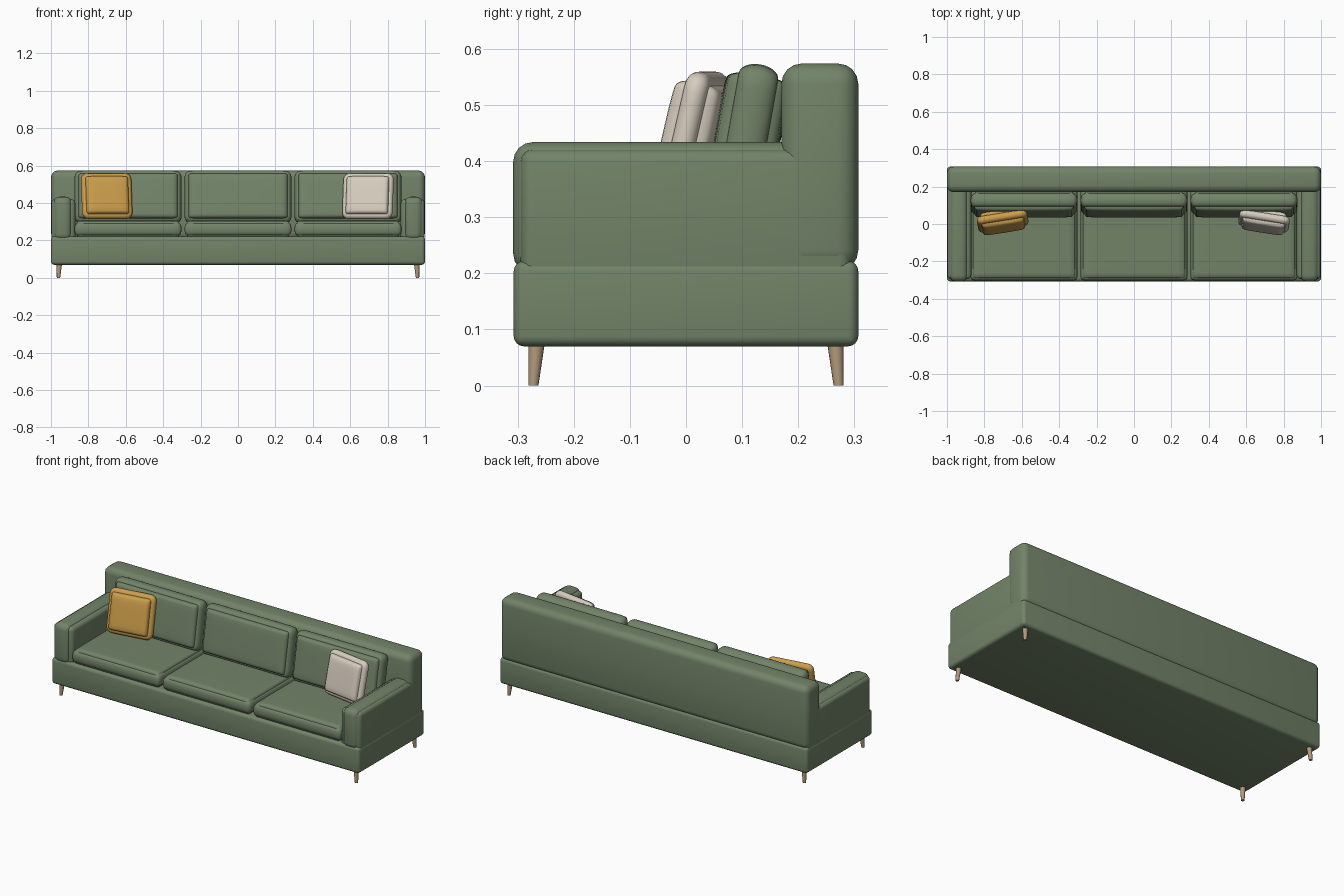
import bpy, bmesh, math
from mathutils import Matrix, Vector

if "Cube" in bpy.data.objects:
    bpy.data.objects.remove(bpy.data.objects["Cube"])


def material(name, rgb):
    m = bpy.data.materials.new(name)
    m.diffuse_color = (*rgb, 1)
    m.use_nodes = True
    m.node_tree.nodes["Principled BSDF"].inputs["Base Color"].default_value = m.diffuse_color
    return m


GREEN = material("green_fabric", (0.17, 0.23, 0.14))
OCHRE = material("ochre_fabric", (0.60, 0.34, 0.07))
CREAM = material("cream_fabric", (0.68, 0.61, 0.52))
WOOD = material("pale_wood", (0.45, 0.32, 0.20))


def finish(bm, name, mat, angle=40):
    bmesh.ops.recalc_face_normals(bm, faces=bm.faces)
    me = bpy.data.meshes.new(name)
    bm.to_mesh(me)
    bm.free()
    me.materials.append(mat)
    ob = bpy.data.objects.new(name, me)
    bpy.context.collection.objects.link(ob)
    bpy.ops.object.select_all(action='DESELECT')
    bpy.context.view_layer.objects.active = ob
    ob.select_set(True)
    bpy.ops.object.shade_smooth_by_angle(angle=math.radians(angle))
    return ob


def rounded_box(name, lo, hi, r, mat=GREEN, seg=4):
    """Upholstered block between two corners with rolled edges."""
    lo, hi = Vector(lo), Vector(hi)
    bm = bmesh.new()
    bmesh.ops.create_cube(bm, size=1)
    for v in bm.verts:
        v.co = (lo + hi) / 2 + v.co * (hi - lo)
    bmesh.ops.bevel(bm, geom=bm.edges[:], offset=r, segments=seg, profile=0.5, affect='EDGES')
    return finish(bm, name, mat)


def cushion(name, size, mat, place, edge=0.6, corner=0.035, n=16):
    """Puffed cushion: w x h outline in local XY, thickness along local Z, thinner at its rim."""
    w, h, t = size
    bm = bmesh.new()
    bmesh.ops.create_cube(bm, size=2)
    bmesh.ops.subdivide_edges(bm, edges=bm.edges[:], cuts=n - 1, use_grid_fill=True)
    for v in bm.verts:
        # pack the grid towards the rim, then round the outline and crown the faces
        u, q, s = (math.sin(c * math.pi / 2) for c in v.co)
        x, y = u * w / 2, q * h / 2
        cx = max(-w / 2 + corner, min(w / 2 - corner, x))
        cy = max(-h / 2 + corner, min(h / 2 - corner, y))
        d = Vector((x - cx, y - cy))
        if d.length > 0:
            d = d.normalized() * max(abs(d.x), abs(d.y))
        rim = min(1, max(0, d.length / corner))
        crown = edge + (1 - edge) * ((1 - u ** 4) * (1 - q ** 4)) ** 0.5
        pull = 1 - 0.6 * (1 - math.sqrt(max(0, 1 - s * s)))
        z = s * t / 2 * crown * (1 - 0.25 * rim ** 3)
        v.co = (cx + d.x * pull, cy + d.y * pull, z)
    bm.transform(place)
    return finish(bm, name, mat, 60)


def upright(x, y, z, lean, yaw=0):
    """Stand a cushion up facing -y, leaning its top backwards."""
    return (Matrix.Translation((x, y, z)) @ Matrix.Rotation(math.radians(yaw), 4, 'Z')
            @ Matrix.Rotation(math.radians(90 - lean), 4, 'X'))


# Frame: base and backrest
rounded_box("base", (-1, -0.307, 0.07), (1, 0.307, 0.222), 0.018)
rounded_box("backrest", (-1, 0.17, 0.205), (1, 0.307, 0.574), 0.036)

for sx, side in ((-1, "left"), (1, "right")):
    # Arm core with a slightly smaller padded panel showing on both faces
    a, b = sorted((sx * 0.888, sx * 0.988))
    rounded_box(side + "_arm", (a, -0.308, 0.2), (b, 0.29, 0.434), 0.035)
    a, b = sorted((sx * 0.87, sx * 0.998))
    rounded_box(side + "_arm_panel", (a, -0.295, 0.19), (b, 0.295, 0.421), 0.022)

    # Tapered, splayed legs
    for sy, end in ((-1, "front"), (1, "back")):
        bm = bmesh.new()
        bmesh.ops.create_cone(bm, cap_ends=True, segments=16, radius1=0.009, radius2=0.015,
                              depth=0.08, matrix=Matrix.Translation((0, 0, 0.04)))
        for v in bm.verts:
            k = v.co.z / 0.08
            v.co += Vector((sx * (0.96 - 0.005 * k), sy * (0.272 - 0.006 * k), 0))
        finish(bm, f"{end}_{side}_leg", WOOD)

# Three seat cushions and three back cushions
for x, label in ((-0.588, "left"), (0, "middle"), (0.588, "right")):
    cushion(label + "_seat_cushion", (0.572, 0.49, 0.096), GREEN,
            Matrix.Translation((x, -0.058, 0.26)), edge=0.86, corner=0.022)
    cushion(label + "_back_cushion", (0.572, 0.285, 0.118), GREEN,
            upright(x, 0.108, 0.432, 10), edge=0.8, corner=0.035)

# Loose pillows
cushion("ochre_pillow", (0.272, 0.25, 0.092), OCHRE, upright(-0.702, 0.015, 0.437, 13, 9), edge=0.62)
cushion("cream_pillow", (0.272, 0.25, 0.092), CREAM, upright(0.695, 0.015, 0.437, 13, -9), edge=0.62)
